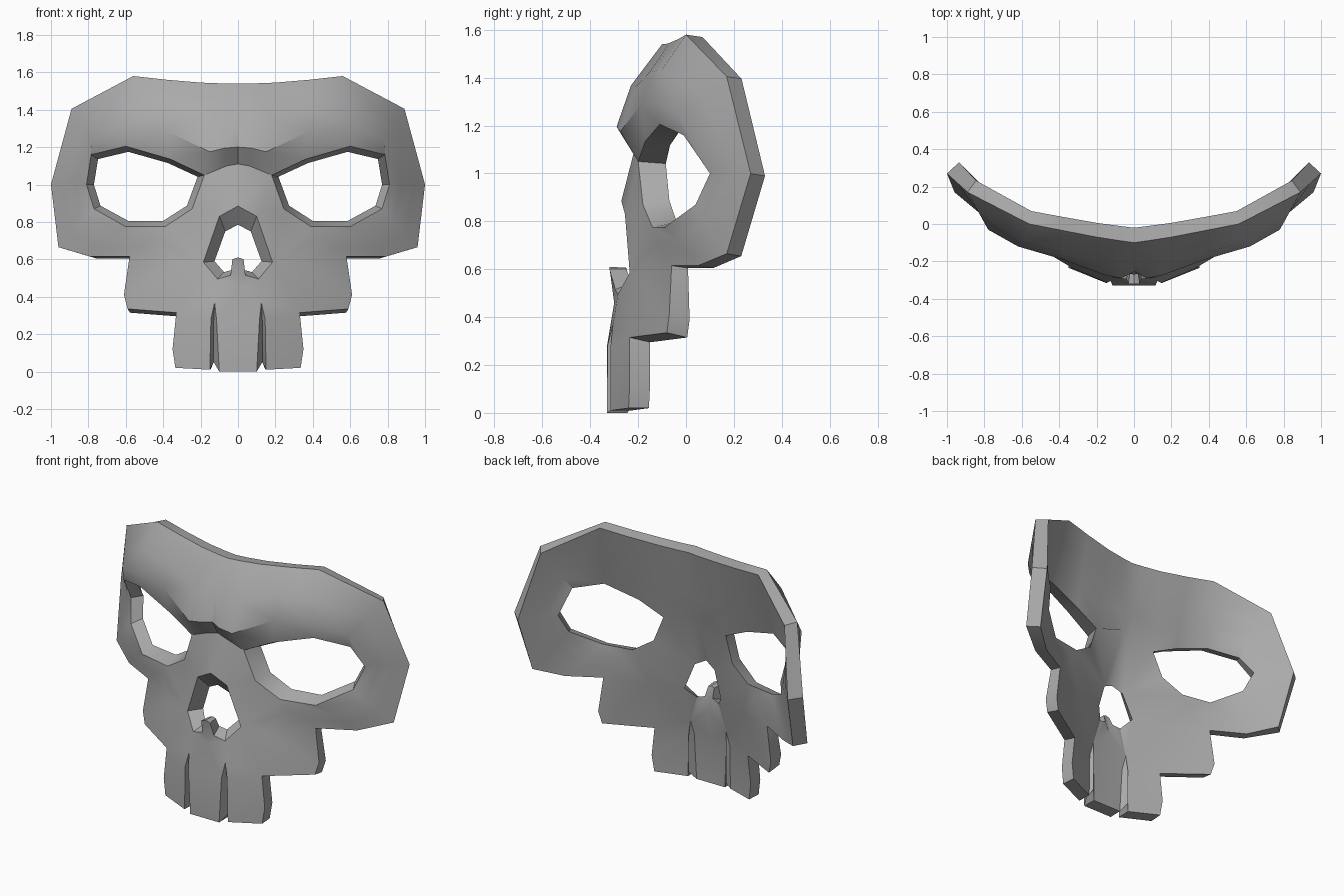
import bpy, bmesh
from mathutils import Vector

if "Cube" in bpy.data.objects:
    bpy.data.objects.remove(bpy.data.objects["Cube"])

# Right half, spokes around the eye: outer edge, brow / socket ridge, eye rim
SPOKES = [
    ((0, -.10, 1.54), (0, -.255, 1.20), (0, -.20, 1.11)),
    ((.07, -.09, 1.54), (.07, -.29, 1.195), (.06, -.215, 1.10)),
    ((.20, -.07, 1.545), (.15, -.275, 1.175), (.18, -.20, 1.05)),
    ((.38, -.035, 1.56), (.38, -.19, 1.285), (.36, -.17, 1.135)),
    ((.56, 0, 1.58), (.62, -.12, 1.29), (.60, -.11, 1.205)),
    ((.89, .17, 1.405), (.78, -.03, 1.24), (.785, -.01, 1.16)),
    ((1, .27, 1.0), (.87, .14, 1.01), (.81, .10, 1.0)),
    ((.96, .17, .665), (.84, .07, .80), (.77, .04, .87)),
    ((.79, .05, .615), (.68, -.04, .72), (.60, -.09, .775)),
    ((.58, -.06, .615), (.45, -.12, .71), (.39, -.14, .775)),
]
# Nose rim, cheek, jaw and teeth
LOWER = {
    "E8": (.245, -.18, .87),
    "N0": (0, -.27, .885), "N1": (.10, -.255, .83), "N2": (.185, -.235, .585),
    "N3": (.11, -.285, .495), "N4": (.04, -.295, .515), "N5": (.03, -.32, .60),
    "N6": (0, -.32, .61),
    "Q": (.33, -.20, .58), "J1": (.61, -.07, .41), "J2": (.59, -.08, .335),
    "J3": (.33, -.235, .315), "L0": (.35, -.235, .12), "L1": (.335, -.24, .02),
    "S": (0, -.30, .46), "R": (.125, -.305, .37),
    "T": (0, -.33, .28), "U": (0, -.33, 0),
    "A0": (.115, -.328, .28), "A1": (.10, -.33, 0),
    "V0": (.13, -.275, .27), "V1": (.13, -.265, .05),
    "B0": (.145, -.315, .28), "B1": (.15, -.315, .01),
}
LOWER_FACES = [
    "0d 1d 2d N1 N0", "2d E8 N1", "E8 9d N2 N1",            # bridge
    "N2 9d 9c Q", "Q 9c 9b 9a", "Q 9a J1 J2", "Q J2 J3",    # cheek
    "N2 Q J3 R", "N2 R N3", "N6 N5 N4 S", "S N4 N3 R",      # upper jaw
    "S R A0 T", "T A0 A1 U", "R V0 A0", "R B0 V0",          # middle tooth
    "A0 V0 V1 A1", "V0 B0 B1 V1", "R J3 B0", "B0 J3 L0 L1 B1",
]


def back_outline(p):
    return Vector((p.x * (1 - .065 * p.x ** 2), p.y + .08 - .02 * p.x, p.z - .01))


def back_eye(p):
    return Vector((.48 + (p.x - .48) * .88, p.y + .13 - .08 * p.x,
                   .99 + (p.z - .99) * .86))


front, back, faces = {}, {}, []

# Forehead, brow and eye surround
for i, spoke in enumerate(SPOKES):
    a, c, d = map(Vector, spoke)
    b = (a + c) / 2
    b.y -= .04 if i < 5 else .0
    for k, p in zip("abcd", (a, b, c, d)):
        front[f"{i}{k}"] = p
    ba = back_outline(a)
    bd = back_eye(d) if i > 1 else d + Vector((0, .11, 0))
    for k, t in zip("abcd", (0, .35, .7, 1)):
        back[f"{i}{k}"] = ba.lerp(bd, t)
for i in range(len(SPOKES) - 1):
    for j, k in ("ab", "bc", "cd"):
        faces.append([f"{i}{j}", f"{i+1}{j}", f"{i+1}{k}", f"{i}{k}"])

# Nose, jaw and teeth
for name, co in LOWER.items():
    p = Vector(co)
    front[name] = p
    if name == "E8":
        back[name] = back_eye(p)
    elif name[0] == "N":
        back[name] = Vector((p.x * .68, p.y + .07, .60 + (p.z - .60) * .65))
    elif name[0] == "V":
        back[name] = Vector((p.x, -.21, p.z))
    else:
        back[name] = Vector((p.x * .98, p.y + .085, p.z - (.02 if name[0] == "J" else 0)))
faces += [f.split() for f in LOWER_FACES]

# Mirror both shells, then wall every open edge between them
bm = bmesh.new()
verts = {}


def vert(name, layer, side):
    p = (front if layer == 0 else back)[name]
    key = (name, layer, 1 if p.x == 0 else side)
    if key not in verts:
        verts[key] = bm.verts.new((p.x * key[2], p.y, p.z))
    return verts[key]


pair = {}
for side in (1, -1):
    for f in faces:
        fv = [vert(n, 0, side) for n in f]
        bv = [vert(n, 1, side) for n in f]
        pair.update(zip(fv, bv))
        bm.faces.new(fv)
rim = [e for e in bm.edges if len(e.link_faces) == 1]
for side in (1, -1):
    for f in faces:
        bm.faces.new([vert(n, 1, side) for n in reversed(f)])
for e in rim:
    p, q = e.verts
    bm.faces.new((p, q, pair[q], pair[p]))
bmesh.ops.recalc_face_normals(bm, faces=bm.faces)

mesh = bpy.data.meshes.new("skull_mask")
bm.to_mesh(mesh)
bm.free()
mask = bpy.data.objects.new("skull_mask", mesh)
bpy.context.collection.objects.link(mask)

# Plain grey finish
grey = bpy.data.materials.new("grey")
grey.diffuse_color = (.40, .40, .40, 1)
grey.use_nodes = True
grey.node_tree.nodes["Principled BSDF"].inputs["Base Color"].default_value = grey.diffuse_color
mesh.materials.append(grey)

bpy.context.view_layer.objects.active = mask
mask.select_set(True)
bpy.ops.object.shade_smooth_by_angle(angle=0.6)
